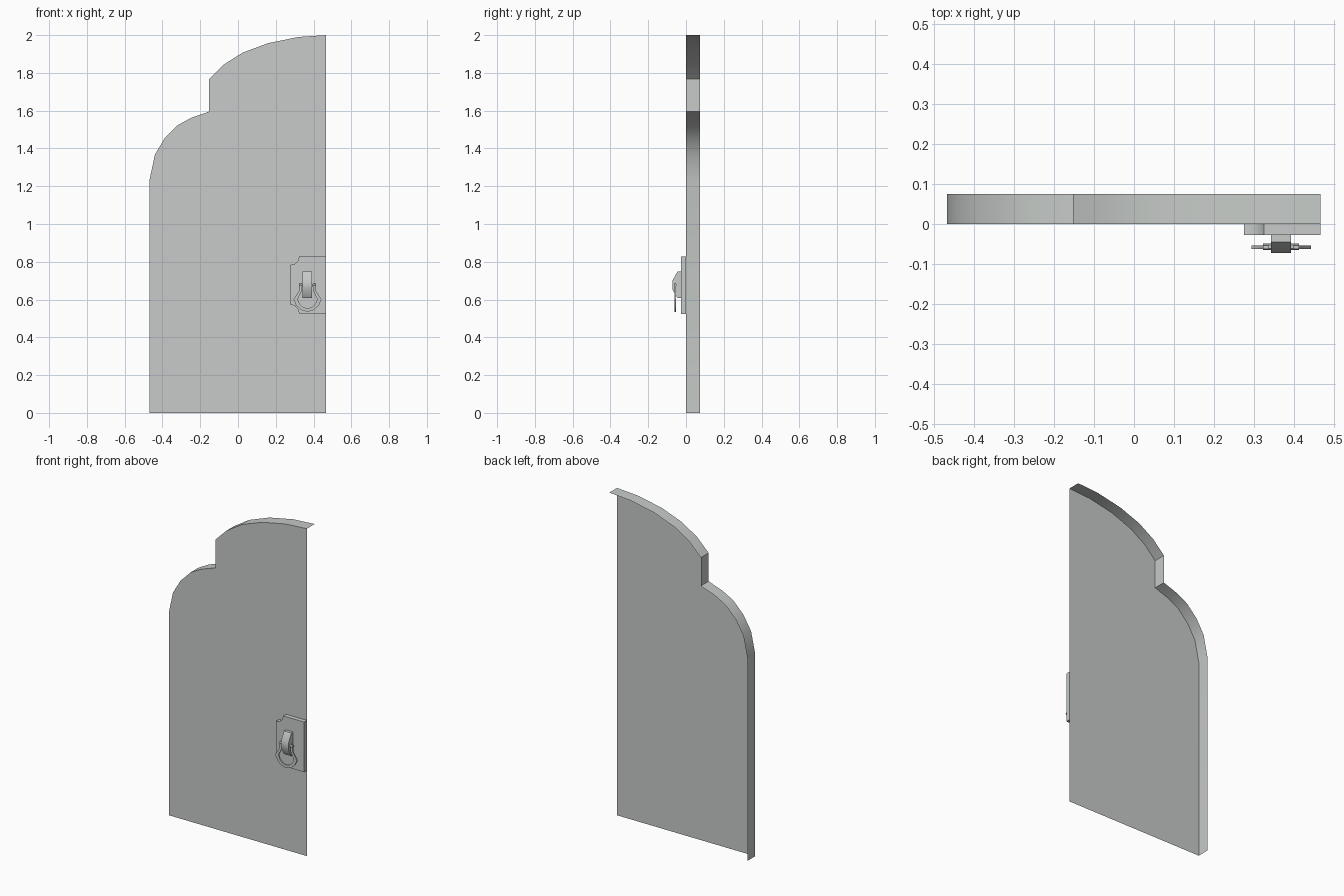
import bpy, bmesh
from math import radians

cube = bpy.data.objects.get("Cube")
if cube:
    bpy.data.objects.remove(cube, do_unlink=True)

grey = bpy.data.materials.new("pale grey")
grey.use_nodes = True
colour = (0.57, 0.60, 0.58, 1)
grey.diffuse_color = colour
grey.node_tree.nodes["Principled BSDF"].inputs["Base Color"].default_value = colour


def finish(name, bm):
    mesh = bpy.data.meshes.new(name)
    bm.to_mesh(mesh)
    bm.free()
    mesh.materials.append(grey)
    ob = bpy.data.objects.new(name, mesh)
    bpy.context.collection.objects.link(ob)
    bpy.ops.object.select_all(action='DESELECT')
    ob.select_set(True)
    bpy.context.view_layer.objects.active = ob
    bpy.ops.object.shade_smooth_by_angle(angle=radians(35))
    return ob


def extrude_profile(name, points, place, near, far, walls=None, caps=(True, True)):
    """Sweep a counterclockwise profile from near to far; walls lists the edges that get a side."""
    bm = bmesh.new()
    front = [bm.verts.new(place(p, near)) for p in points]
    back = [bm.verts.new(place(p, far)) for p in points]
    n = len(points)
    if caps[0]:
        bm.faces.new(front)
    if caps[1]:
        bm.faces.new(back[::-1])
    for i in (range(n) if walls is None else walls):
        j = (i + 1) % n
        bm.faces.new((front[j], front[i], back[i], back[j]))
    return finish(name, bm)


def facing_front(p, depth):
    return (p[0], depth, p[1])


def facing_side(p, depth):
    return (depth, p[0], p[1])


# Door leaf: front skin with a rim along the stepped arch and the outer side only
door = [(-.468, 0), (.466, 0), (.466, 2), (.32, 1.99), (.161, 1.958), (.024, 1.907),
        (-.077, 1.843), (-.153, 1.768), (-.153, 1.595), (-.246, 1.563), (-.32, 1.523),
        (-.389, 1.453), (-.44, 1.367), (-.468, 1.235)]
extrude_profile("door_leaf", door, facing_front, 0, .075,
                walls=range(2, len(door)), caps=(True, False))

# Lock plate with scooped outer corners
plate = [(.325, .523), (.466, .523), (.466, .829), (.325, .829), (.316, .803),
         (.3, .788), (.275, .783), (.275, .573), (.3, .568), (.316, .551)]
extrude_profile("lock_plate", plate, facing_front, -.027, 0, caps=(True, False))

# Faceted bracket that holds the pull
bracket = [(-.027, .749), (-.045, .749), (-.072, .70), (-.072, .653), (-.045, .608), (-.027, .608)]
extrude_profile("pull_bracket", bracket, facing_side, .392, .342)

# Hinge pin through the bracket
bm = bmesh.new()
bmesh.ops.create_cone(bm, cap_ends=True, segments=6, radius1=.008, radius2=.008, depth=.09)
pin = finish("hinge_pin", bm)
pin.rotation_euler = (0, radians(90), 0)
pin.location = (.368, -.057, .676)

# Hanging pull: a flat loop, mirrored about its centre line
outer = [(0, .535), (.034, .545), (.06, .57), (.074, .6), (.045, .645), (.045, .688)]
inner = [(.03, .688), (.03, .645), (.052, .602), (.042, .577), (.024, .56), (0, .553)]
half = outer + inner
pull = extrude_profile("pull_loop", half, facing_front, -.062, -.054,
                       walls=range(len(half) - 1))
pull.location.x = .368
mirror = pull.modifiers.new("mirror", 'MIRROR')
mirror.use_axis = (True, False, False)
